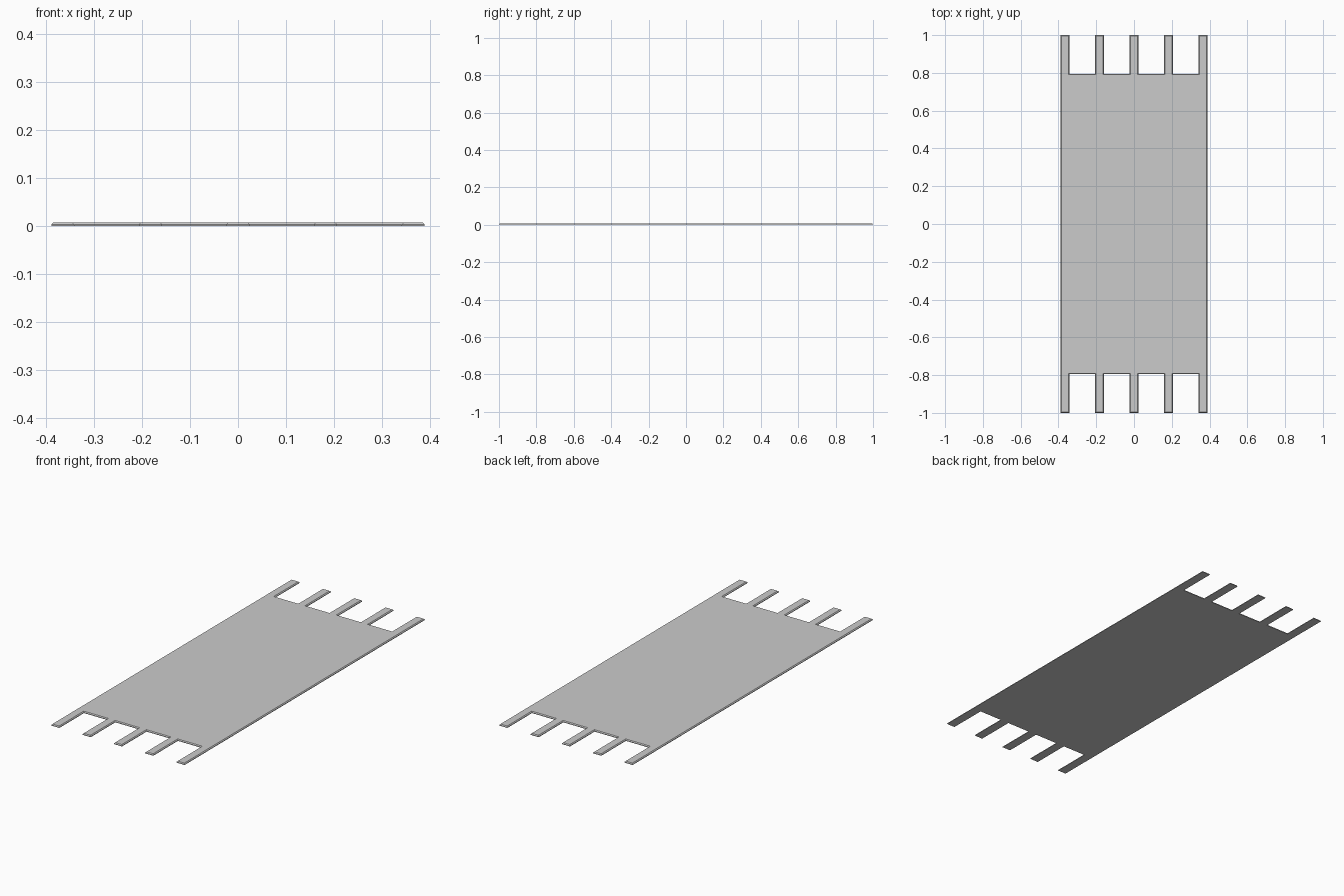
import bpy, bmesh

if "Cube" in bpy.data.objects:
    bpy.data.objects.remove(bpy.data.objects["Cube"])

HALF_W, HALF_L, BODY_Y = 0.389, 1.0, 0.795
THICK, CHAMFER = 0.0075, 0.0045
STRIP_W, COUNT = 0.048, 5


def fringed_edge():
    """Outline of one fringed end, left to right."""
    pts = []
    step = (2 * HALF_W - STRIP_W) / (COUNT - 1)
    for i in range(COUNT):
        x0 = -HALF_W + i * step
        x1 = x0 + STRIP_W
        if i > 0:
            pts.append((x0, BODY_Y))
        pts += [(x0, HALF_L), (x1, HALF_L)]
        if i < COUNT - 1:
            pts.append((x1, BODY_Y))
    return pts


# Flat outline: far end, then the same end turned half way round
end = fringed_edge()
outline = end + [(-x, -y) for x, y in end]

bm = bmesh.new()
base = bm.faces.new([bm.verts.new((x, y, 0)) for x, y in outline])
base.normal_update()

# Give the mat its thickness
ext = bmesh.ops.extrude_face_region(bm, geom=[base], use_keep_orig=True)
top = [v for v in ext["geom"] if isinstance(v, bmesh.types.BMVert)]
bmesh.ops.translate(bm, verts=top, vec=(0, 0, THICK))
bmesh.ops.recalc_face_normals(bm, faces=bm.faces)

# Chamfer around the upper rim
rim = [e for e in bm.edges if all(v.co.z > THICK / 2 for v in e.verts)]
bmesh.ops.bevel(bm, geom=rim, offset=CHAMFER, offset_type='OFFSET',
                segments=1, profile=0.5, affect='EDGES')
bmesh.ops.recalc_face_normals(bm, faces=bm.faces)

mesh = bpy.data.meshes.new("fringed_rug")
bm.to_mesh(mesh)
bm.free()
rug = bpy.data.objects.new("fringed_rug", mesh)
bpy.context.collection.objects.link(rug)
